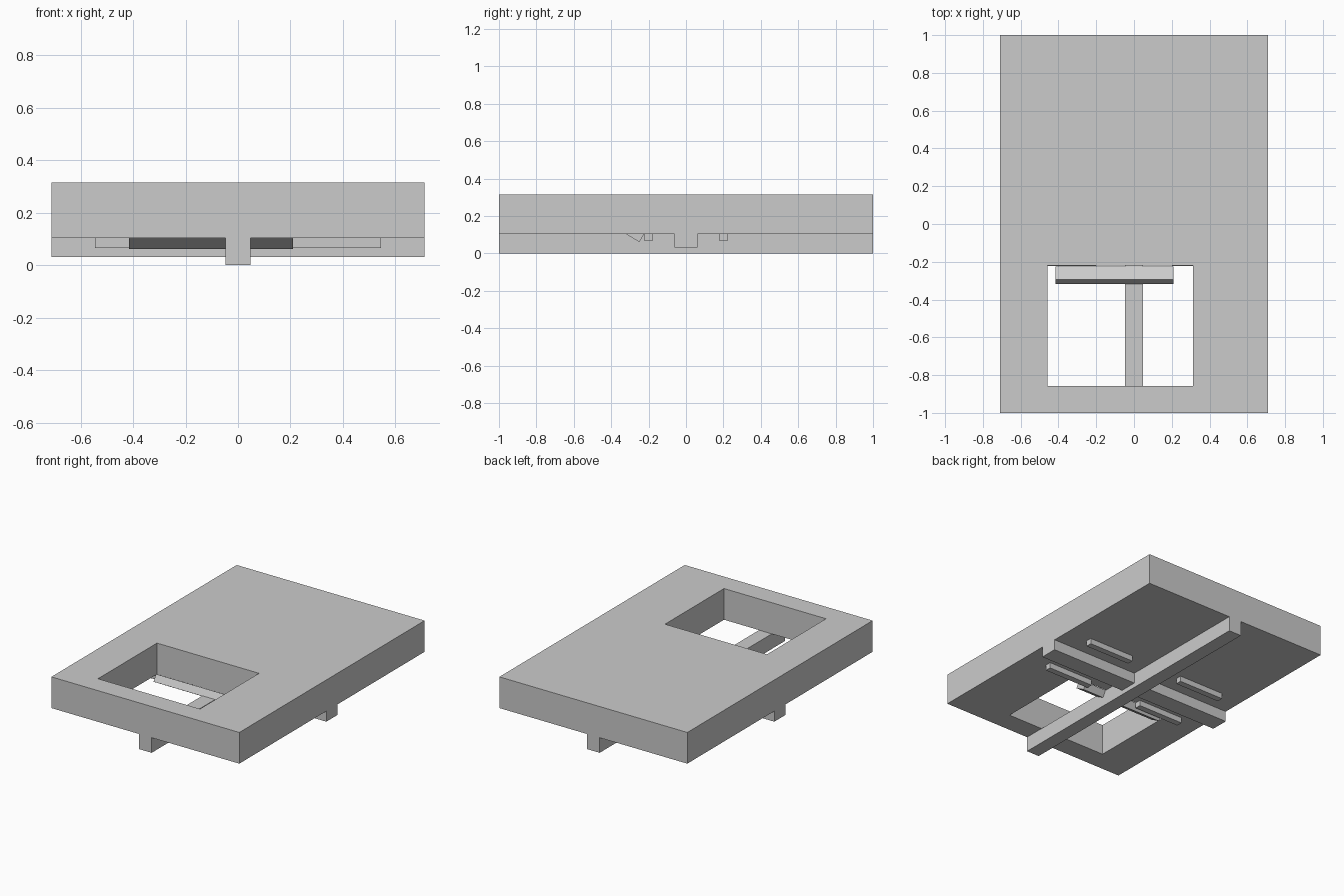
import bpy, bmesh
from math import radians
from mathutils import Matrix, Vector

default = bpy.data.objects.get("Cube")
if default:
    bpy.data.objects.remove(default, do_unlink=True)

grey = bpy.data.materials.new("light grey")
grey.use_nodes = True
grey.diffuse_color = (0.6, 0.6, 0.6, 1)
grey.node_tree.nodes["Principled BSDF"].inputs["Base Color"].default_value = grey.diffuse_color


def box(name, x, y, z):
    """Axis-aligned box from (low, high) ranges."""
    lo, hi = Vector((x[0], y[0], z[0])), Vector((x[1], y[1], z[1]))
    bm = bmesh.new()
    bmesh.ops.create_cube(bm, size=1)
    bmesh.ops.scale(bm, vec=hi - lo, verts=bm.verts)
    bmesh.ops.translate(bm, vec=(lo + hi) / 2, verts=bm.verts)
    mesh = bpy.data.meshes.new(name)
    bm.to_mesh(mesh)
    bm.free()
    mesh.materials.append(grey)
    obj = bpy.data.objects.new(name, mesh)
    bpy.context.collection.objects.link(obj)
    return obj


HALF_W, BASE, TOP = 0.71, 0.103, 0.316

# Main slab with a rectangular opening near the front
slab = box("slab", (-HALF_W, HALF_W), (-1, 1), (BASE, TOP))
cutter = box("opening_cutter", (-0.458, 0.313), (-0.857, -0.22), (0, 0.5))
cutter.hide_render = True
cutter.hide_viewport = True
cut = slab.modifiers.new("opening", "BOOLEAN")
cut.operation = "DIFFERENCE"
cut.solver = "EXACT"
cut.object = cutter

# Apply the cut and discard the cutter
graph = bpy.context.evaluated_depsgraph_get()
slab_mesh = bpy.data.meshes.new_from_object(slab.evaluated_get(graph))
slab.modifiers.clear()
slab.data = slab_mesh
bpy.data.objects.remove(cutter, do_unlink=True)

# Lengthwise and crosswise beams underneath
box("long_beam", (-0.048, 0.048), (-1, 1), (0, BASE))
box("cross_beam", (-HALF_W, HALF_W), (-0.061, 0.061), (0.031, BASE))

# Four short ribs, mirrored about both beams
for side, sx in (("left", 1), ("right", -1)):
    for end, sy in (("front", -1), ("back", 1)):
        box(f"{side}_{end}_rib", sorted((sx * 0.2, sx * 0.545)),
            sorted((sy * 0.18, sy * 0.222)), (0.065, BASE))

# Tilted strip under the back edge of the opening, hinged on its lowest edge
strip = box("tilted_strip", (-0.415, 0.21), (-0.08, 0), (0, 0.05))
strip.data.transform(Matrix.Translation((0, -0.249, 0.061))
                     @ Matrix.Rotation(radians(-30), 4, "X"))
